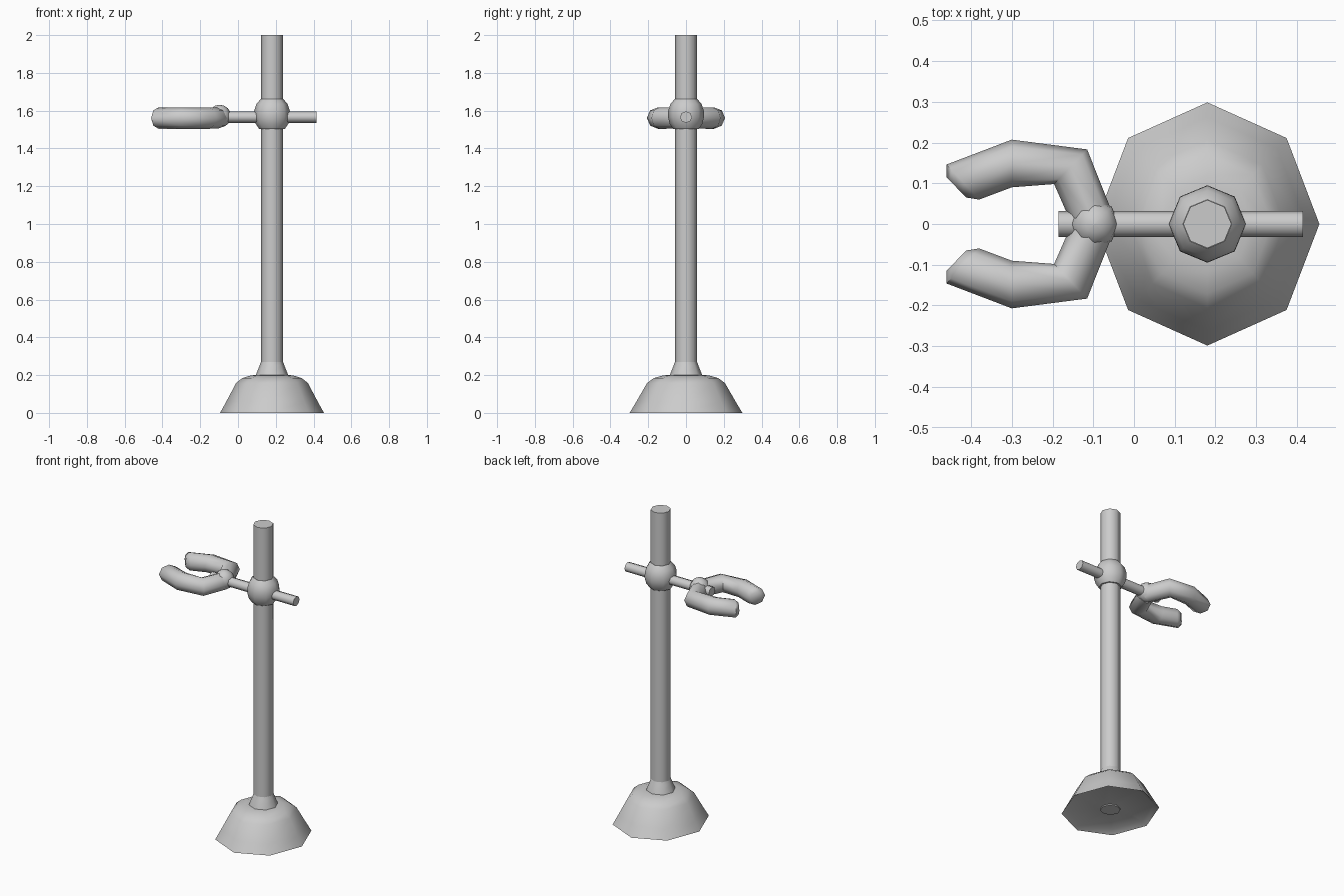
import bpy, math
from mathutils import Vector

if "Cube" in bpy.data.objects:
    bpy.data.objects.remove(bpy.data.objects["Cube"])

SIDES = 8
AXIS_X = 0.18      # pole position
ROD_Z = 1.566      # height of the clamp rod


def loft(name, rings, angle=50):
    """Skin a list of closed rings and cap both ends."""
    verts = [v for ring in rings for v in ring]
    n = len(rings[0])
    faces = [(r * n + i, r * n + (i + 1) % n, (r + 1) * n + (i + 1) % n, (r + 1) * n + i)
             for r in range(len(rings) - 1) for i in range(n)]
    faces.append(tuple(reversed(range(n))))
    faces.append(tuple(range(len(verts) - n, len(verts))))
    mesh = bpy.data.meshes.new(name)
    mesh.from_pydata(verts, [], faces)
    obj = bpy.data.objects.new(name, mesh)
    bpy.context.collection.objects.link(obj)
    bpy.ops.object.select_all(action='DESELECT')
    obj.select_set(True)
    bpy.context.view_layer.objects.active = obj
    bpy.ops.object.mode_set(mode='EDIT')
    bpy.ops.mesh.select_all(action='SELECT')
    bpy.ops.mesh.normals_make_consistent(inside=False)
    bpy.ops.object.mode_set(mode='OBJECT')
    bpy.ops.object.shade_smooth_by_angle(angle=math.radians(angle))
    return obj


def ring(centre, u, v):
    """Eight points around an ellipse with half axes u and v."""
    return [centre + u * math.cos(2 * math.pi * i / SIDES) + v * math.sin(2 * math.pi * i / SIDES)
            for i in range(SIDES)]


def turned(name, profile, x=AXIS_X, y_scale=1.0, angle=50):
    """Upright turned part from (radius, height) points."""
    return loft(name, [ring(Vector((x, 0, z)), Vector((r, 0, 0)), Vector((0, r * y_scale, 0)))
                       for r, z in profile], angle)


# Domed foot with a shallow recess underneath
turned("base", [(0.07, 0.012), (0.242, 0.02), (0.275, 0.0), (0.242, 0.06), (0.19, 0.158),
                (0.158, 0.184), (0.11, 0.199), (0.07, 0.2)], y_scale=1.085)

# Flare where the pole meets the foot
turned("pole_flare", [(0.088, 0.19), (0.084, 0.205), (0.066, 0.25), (0.057, 0.275)])

# Upright pole
turned("pole", [(0.059, 0.005), (0.059, 2.0)])

# Rounded collar holding the rod
turned("collar", [(0.068, 1.503), (0.086, 1.53), (0.095, 1.565), (0.094, 1.60),
                  (0.083, 1.635), (0.06, 1.661)])

# Horizontal rod
loft("clamp_rod", [ring(Vector((x, 0, ROD_Z)), Vector((0, 0.032, 0)), Vector((0, 0, 0.03)))
                   for x in (-0.185, 0.415)])

# Ball joint of the clamp
R = 0.06
turned("clamp_joint", [(max(R * math.sin(math.pi * k / 8), 0.002), 1.571 - R * math.cos(math.pi * k / 8))
                       for k in range(9)], x=-0.097)

# Two bent fingers: (outer point, inner point, half height) for each ring
FINGER = [((-0.05, 0.02), (-0.153, 0.0), 0.055),
          ((-0.115, 0.183), (-0.196, 0.098), 0.057),
          ((-0.30, 0.207), (-0.30, 0.09), 0.057),
          ((-0.46, 0.146), (-0.38, 0.06), 0.057),
          ((-0.46, 0.115), (-0.412, 0.065), 0.035)]
for name, side in (("back_finger", 1), ("front_finger", -1)):
    rings = []
    for outer, inner, h in FINGER:
        o = Vector((outer[0], side * outer[1], 1.561))
        i = Vector((inner[0], side * inner[1], 1.561))
        rings.append(ring((o + i) / 2, (o - i) / 2, Vector((0, 0, h))))
    loft(name, rings, 60)
